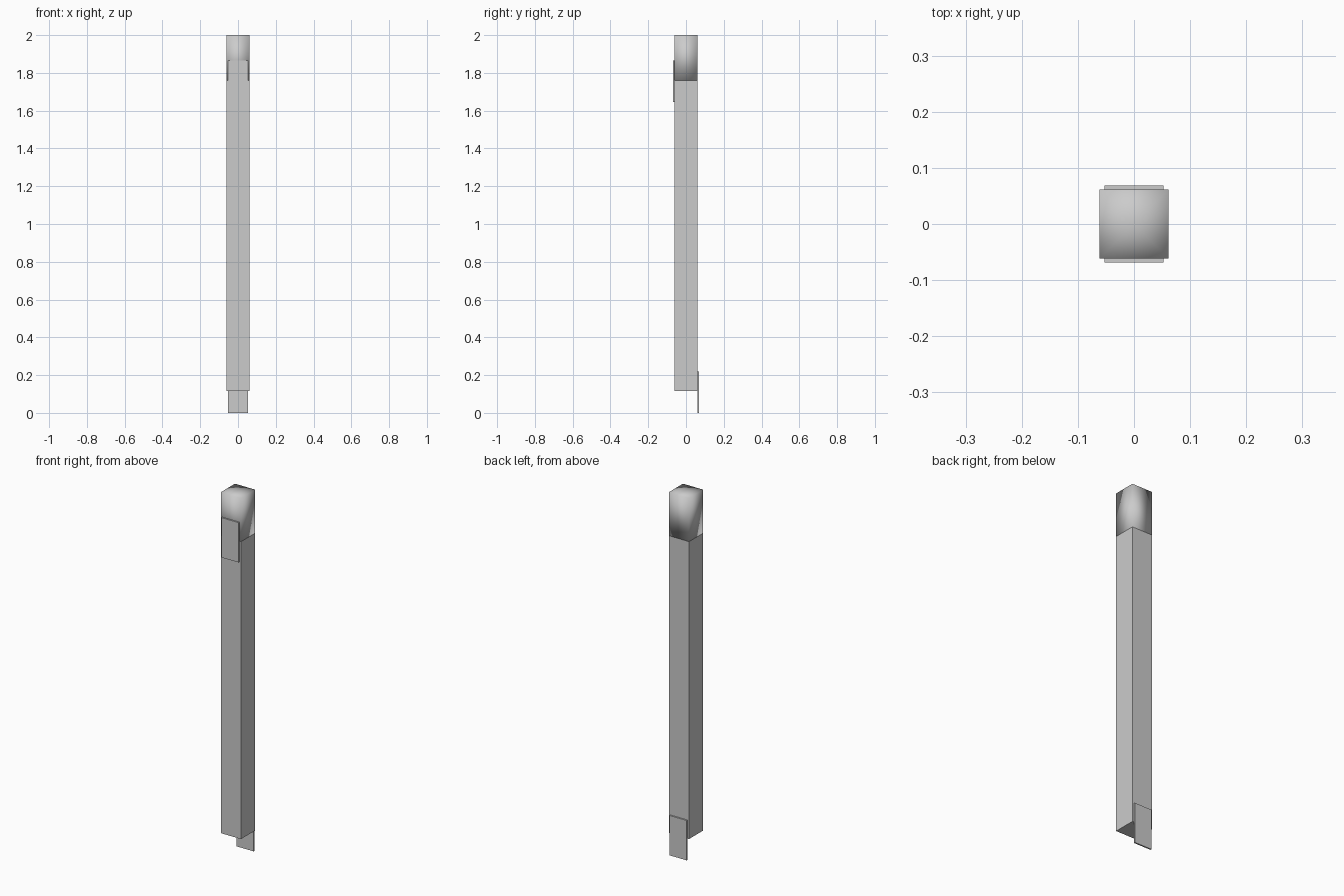
import bpy
import math

if "Cube" in bpy.data.objects:
    bpy.data.objects.remove(bpy.data.objects["Cube"])


def square_prism(name, half, z0, z1, smooth):
    # Four-sided column with fan caps, sides aligned to x and y
    bpy.ops.mesh.primitive_cylinder_add(
        vertices=4, radius=half * math.sqrt(2), depth=z1 - z0,
        end_fill_type='TRIFAN', location=(0, 0, (z0 + z1) / 2),
        rotation=(0, 0, math.pi / 4))
    ob = bpy.context.object
    ob.name = name
    bpy.ops.object.transform_apply(location=False, rotation=True, scale=True)
    # Make sure the sides face the axes whatever the primitive's start angle
    if any(abs(v.co.x) > half * 1.2 for v in ob.data.vertices):
        ob.rotation_euler.z = math.pi / 4
        bpy.ops.object.transform_apply(location=False, rotation=True, scale=True)
    if smooth:
        bpy.ops.object.shade_smooth()
    return ob


def plate(name, y0, y1, z0, z1, half_width=0.0525):
    bpy.ops.mesh.primitive_cube_add(
        size=1, location=(0, (y0 + y1) / 2, (z0 + z1) / 2))
    ob = bpy.context.object
    ob.name = name
    ob.scale = (half_width * 2, y1 - y0, z1 - z0)
    bpy.ops.object.transform_apply(location=False, rotation=False, scale=True)
    return ob


# Long post and its slightly wider, softly shaded end cap
square_prism("post", 0.0612, 0.117, 1.765, False)
square_prism("post_cap", 0.0617, 1.76, 2.0, True)

# Joining plates: upper one on the front, lower one hanging off the back
plate("front_plate", -0.069, -0.0612, 1.645, 1.865)
plate("back_plate", 0.0612, 0.069, 0.0, 0.22)
